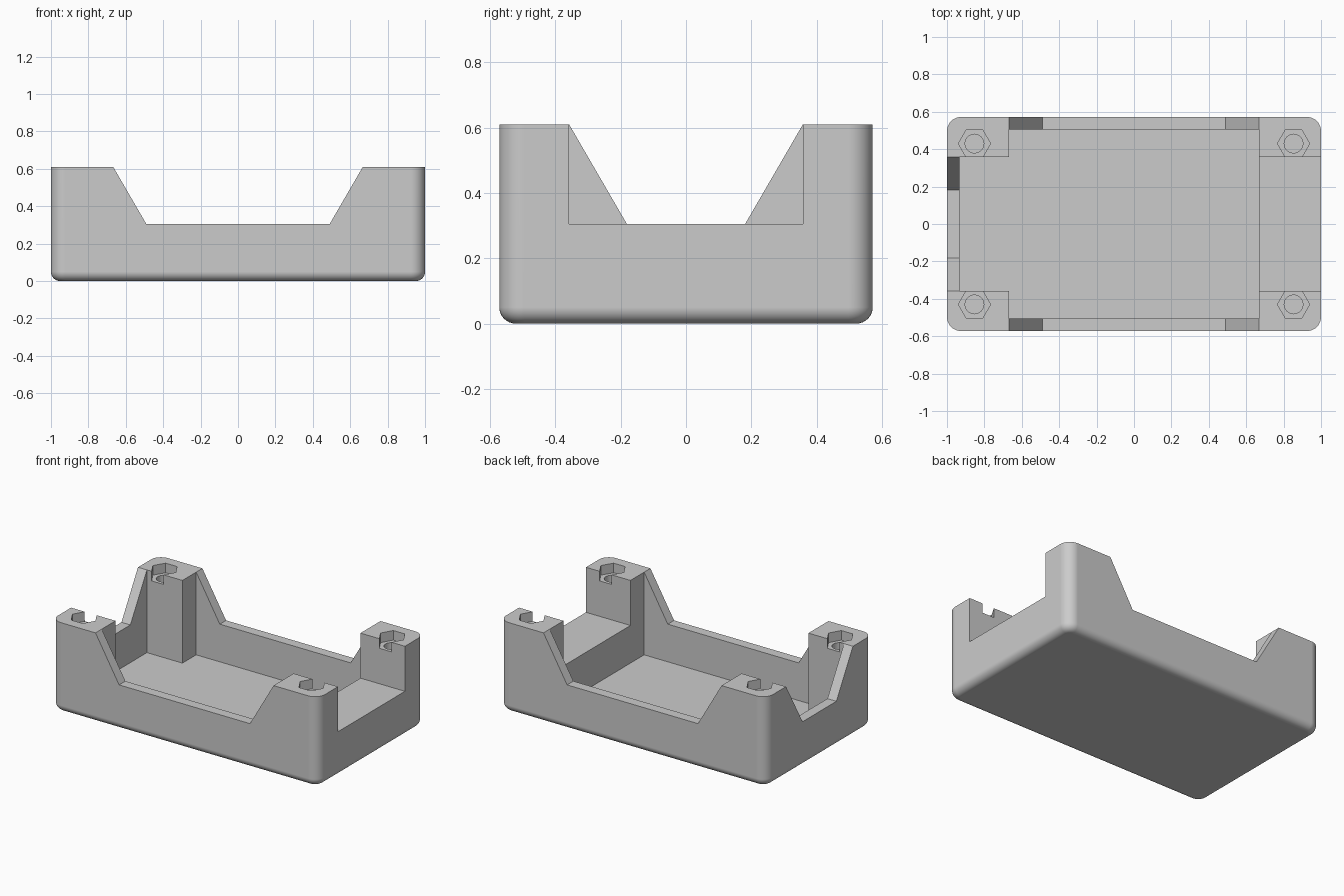
import bpy
import bmesh
import math

if "Cube" in bpy.data.objects:
    bpy.data.objects.remove(bpy.data.objects["Cube"], do_unlink=True)

# Main dimensions
HX, HY, H = 1.0, 0.572, 0.61
SILL = 0.305          # height of the lowered rims and the shelf
FLOOR = 0.05
POST_X, POST_Y = 0.667, 0.358
WALL = 0.067
SLOPE = 0.58          # sideways run of the rim slopes per unit of height
ABOVE = 0.9           # cutters reach past the top

grey = bpy.data.materials.new("light grey")
grey.use_nodes = True
colour = (0.6, 0.6, 0.6, 1)
grey.diffuse_color = colour
grey.node_tree.nodes["Principled BSDF"].inputs["Base Color"].default_value = colour


def to_object(name, bm):
    bmesh.ops.recalc_face_normals(bm, faces=bm.faces)
    mesh = bpy.data.meshes.new(name)
    bm.to_mesh(mesh)
    bm.free()
    mesh.materials.append(grey)
    obj = bpy.data.objects.new(name, mesh)
    bpy.context.collection.objects.link(obj)
    return obj


def prism(name, points, extrude):
    """Extrude a flat outline along a vector."""
    bm = bmesh.new()
    face = bm.faces.new([bm.verts.new(p) for p in points])
    new = bmesh.ops.extrude_face_region(bm, geom=[face])["geom"]
    verts = [v for v in new if isinstance(v, bmesh.types.BMVert)]
    bmesh.ops.translate(bm, vec=extrude, verts=verts)
    return to_object(name, bm)


def box(name, x0, x1, y, z0):
    outline = [(x0, -y, z0), (x1, -y, z0), (x1, y, z0), (x0, y, z0)]
    return prism(name, outline, (0, 0, ABOVE - z0))


def disc(name, sides, radius, x, y, z0):
    outline = [(x + radius * math.cos(math.tau * i / sides),
                y + radius * math.sin(math.tau * i / sides), z0)
               for i in range(sides)]
    return prism(name, outline, (0, 0, ABOVE - z0))


def trapezoid(half_top):
    """Half-width and height pairs of a sloped rim opening."""
    low = half_top - SLOPE * (H - SILL)
    high = half_top + SLOPE * (ABOVE - H)
    return [(-low, SILL), (low, SILL), (high, ABOVE), (-high, ABOVE)]


def cut(target, cutter):
    cutter.hide_render = True
    mod = target.modifiers.new("cut", 'BOOLEAN')
    mod.operation = 'DIFFERENCE'
    mod.solver = 'EXACT'
    mod.object = cutter
    bpy.context.view_layer.objects.active = target
    bpy.ops.object.modifier_apply(modifier=mod.name)
    bpy.data.objects.remove(cutter, do_unlink=True)


# Rounded outer block
bm = bmesh.new()
bmesh.ops.create_cube(bm, size=1)
for v in bm.verts:
    v.co = (v.co.x * 2 * HX, v.co.y * 2 * HY, (v.co.z + 0.5) * H)
upright = [e for e in bm.edges if abs(e.verts[0].co.z - e.verts[1].co.z) > 0.1]
bmesh.ops.bevel(bm, geom=upright, offset=0.075, segments=10, profile=0.5,
                affect='EDGES')
bottom = [e for e in bm.edges if all(v.co.z < 0.001 for v in e.verts)]
bmesh.ops.bevel(bm, geom=bottom, offset=0.05, segments=8, profile=0.5,
                affect='EDGES')
body = to_object("enclosure_base", bm)

# Main cavity and the bay between the two right posts
cut(body, box("cavity", -POST_X, POST_X, HY - WALL, FLOOR))
cut(body, box("bay", -HX + WALL, 0, POST_Y, FLOOR))

# Solid shelf between the two left posts
cut(body, box("shelf_opening", 0, HX + 0.1, POST_Y, SILL))

# Sloped openings in the long walls and in the right end wall
cut(body, prism("long_opening", [(a, -HY - 0.1, z) for a, z in trapezoid(POST_X)],
                (0, 2 * HY + 0.2, 0)))
cut(body, prism("end_opening", [(-HX - 0.1, a, z) for a, z in trapezoid(POST_Y)],
                (0.3, 0, 0)))

# Hexagonal nut pockets and screw holes in the posts
for sx in (-1, 1):
    for sy in (-1, 1):
        cut(body, disc("nut_pocket", 6, 0.086, sx * 0.853, sy * 0.43, H - 0.065))
        cut(body, disc("screw_hole", 32, 0.05, sx * 0.853, sy * 0.43, SILL))

# Smooth fillets, sharp edges elsewhere
bpy.ops.object.select_all(action='DESELECT')
body.select_set(True)
bpy.context.view_layer.objects.active = body
bpy.ops.object.shade_smooth_by_angle(angle=math.radians(30))
weighted = body.modifiers.new("weighted_normals", 'WEIGHTED_NORMAL')
weighted.keep_sharp = True
